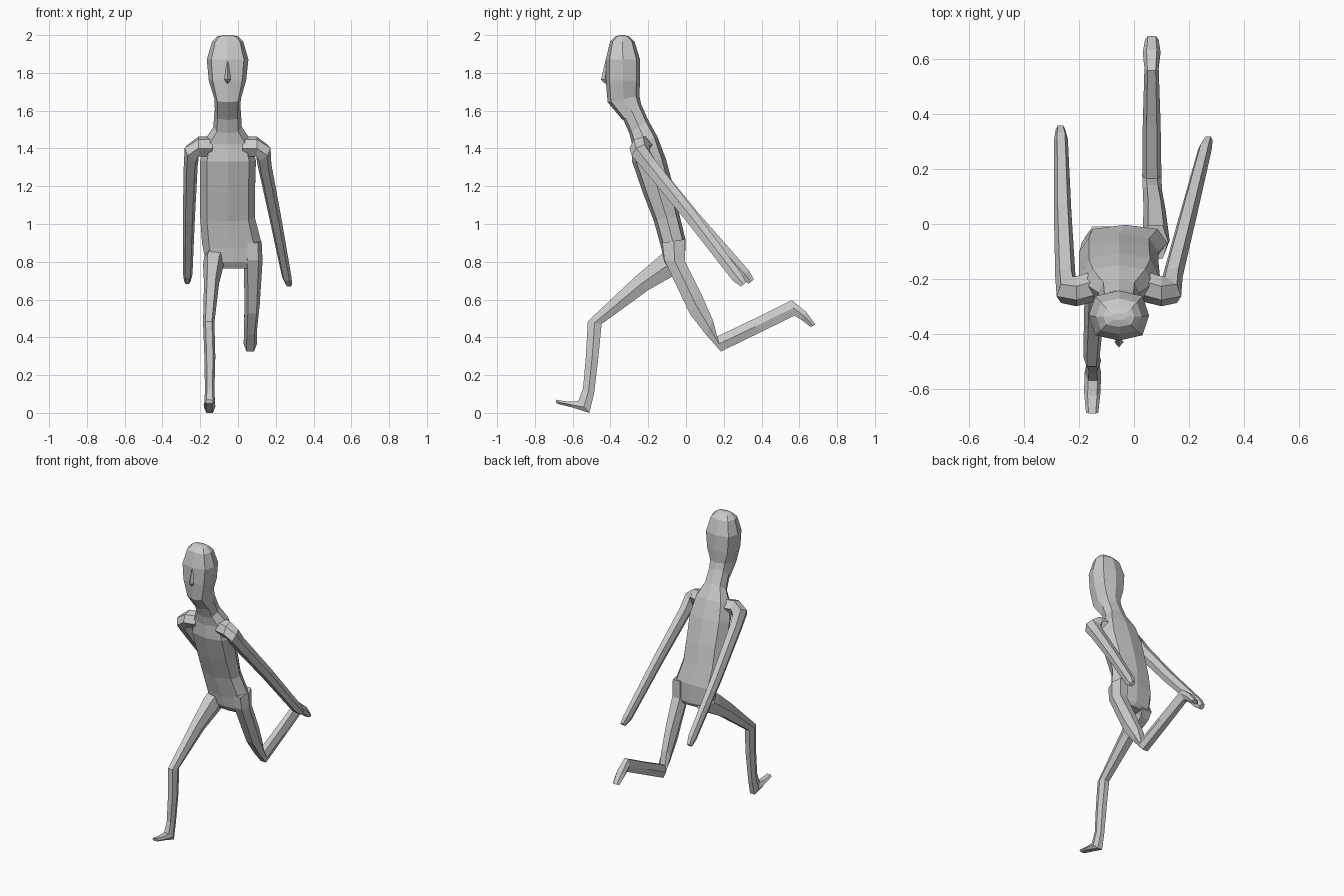
import bpy, bmesh
from math import cos, sin, tau
from mathutils import Vector


def loft(name, rings, n=8, square=0.8):
    """Skin n-sided rings, each given as (centre, half-axis u, half-axis v)."""
    def soft(t):
        return abs(t) ** square * (1 if t > 0 else -1) if abs(t) > 1e-6 else 0.0
    prof = [(soft(cos(tau * i / n)), soft(sin(tau * i / n))) for i in range(n)]
    top = max(p[1] for p in prof)
    bm = bmesh.new()
    loops = [[bm.verts.new(c + u * a + v * (b / top)) for a, b in prof]
             for c, u, v in rings]
    for lo, hi in zip(loops, loops[1:]):
        for i in range(n):
            j = (i + 1) % n
            bm.faces.new((lo[i], lo[j], hi[j], hi[i]))
    bm.faces.new(loops[0][::-1])
    bm.faces.new(loops[-1])
    bmesh.ops.recalc_face_normals(bm, faces=bm.faces)
    me = bpy.data.meshes.new(name)
    bm.to_mesh(me)
    bm.free()
    ob = bpy.data.objects.new(name, me)
    bpy.context.collection.objects.link(ob)
    return ob


def section(x0, x1, fy, fz, by, bz):
    """Ring spanning x0..x1 and a front point to a back point in side view."""
    f, b = Vector((0, fy, fz)), Vector((0, by, bz))
    mid = Vector(((x0 + x1) / 2, 0, 0))
    return mid + (f + b) / 2, Vector(((x1 - x0) / 2, 0, 0)), (b - f) / 2


# torso and neck, bottom to top
loft("torso", [section(*r) for r in (
    (-.13, .10, -.09, .765, -.02, .765),
    (-.17, .125, -.115, .80, -.005, .79),
    (-.19, .125, -.13, .87, -.003, .92),
    (-.20, .09, -.17, 1.015, -.035, 1.05),
    (-.20, .09, -.23, 1.17, -.062, 1.18),
    (-.20, .095, -.285, 1.33, -.105, 1.34),
    (-.18, .07, -.285, 1.42, -.15, 1.46),
    (-.13, .02, -.30, 1.48, -.20, 1.55),
    (-.125, .015, -.335, 1.56, -.24, 1.64))])

# head, jaw to crown
loft("head", [section(*r) for r in (
    (-.122, .012, -.335, 1.55, -.235, 1.62),
    (-.125, .015, -.415, 1.645, -.247, 1.68),
    (-.155, .043, -.425, 1.76, -.243, 1.76),
    (-.165, .055, -.425, 1.87, -.243, 1.87),
    (-.138, .028, -.402, 1.965, -.272, 1.965),
    (-.112, .002, -.375, 1.992, -.30, 1.992),
    (-.08, -.03, -.35, 2.0, -.325, 2.0))], square=0.7)

# nose
loft("nose", [section(*r) for r in (
    (-.06, -.05, -.428, 1.86, -.41, 1.86),
    (-.072, -.038, -.45, 1.765, -.41, 1.765),
    (-.06, -.05, -.43, 1.745, -.41, 1.745))], n=4)

# front leg, planted
loft("front_leg", [section(*r) for r in (
    (-.18, -.05, -.09, .87, -.01, .77),
    (-.185, -.075, -.135, .835, -.05, .735),
    (-.18, -.10, -.27, .72, -.20, .65),
    (-.185, -.125, -.52, .485, -.447, .47),
    (-.178, -.12, -.53, .30, -.463, .30),
    (-.175, -.125, -.545, .13, -.487, .10),
    (-.18, -.12, -.57, .062, -.512, .0),
    (-.182, -.122, -.625, .06, -.60, .028),
    (-.175, -.13, -.69, .07, -.685, .05))], n=6)

# back leg, lifted behind
loft("back_leg", [section(*r) for r in (
    (.03, .125, -.125, .90, -.005, .92),
    (.03, .13, -.115, .81, -.005, .80),
    (.035, .115, .02, .525, .085, .62),
    (.032, .102, .105, .415, .143, .49),
    (.03, .10, .185, .325, .165, .405),
    (.032, .097, .38, .42, .355, .495),
    (.038, .09, .575, .515, .56, .597),
    (.032, .097, .615, .49, .635, .535),
    (.04, .09, .66, .455, .685, .468))], n=6)

# arms with shoulders, swept back
ACROSS = Vector((0, .76, .64))
ALONG = Vector((0, -.64, .76))
for name, s, elbow, wrist, tip in (
        ("left_side_arm", -1, (-.26, .04, 1.035), (-.266, .31, .735), (-.268, .345, .695)),
        ("right_side_arm", 1, (.197, .03, 1.035), (.258, .27, .72), (.27, .305, .68))):
    X = Vector((s, 0, 0))
    at = lambda d, y, z: Vector((-.055 + s * d, y, z))
    loft(name, [
        (at(.08, -.225, 1.41), ALONG * .05, ACROSS * .05),
        (at(.155, -.245, 1.41), ALONG * .05, ACROSS * .048),
        (at(.19, -.24, 1.375), (X + ALONG) * .037, ACROSS * .045),
        (at(.195, -.195, 1.315), X * .037, ACROSS * .04),
        (Vector(elbow), X * .032, ACROSS * .035),
        (Vector(wrist), X * .025, ACROSS * .03),
        (Vector(tip), X * .017, ACROSS * .018)], n=6)
